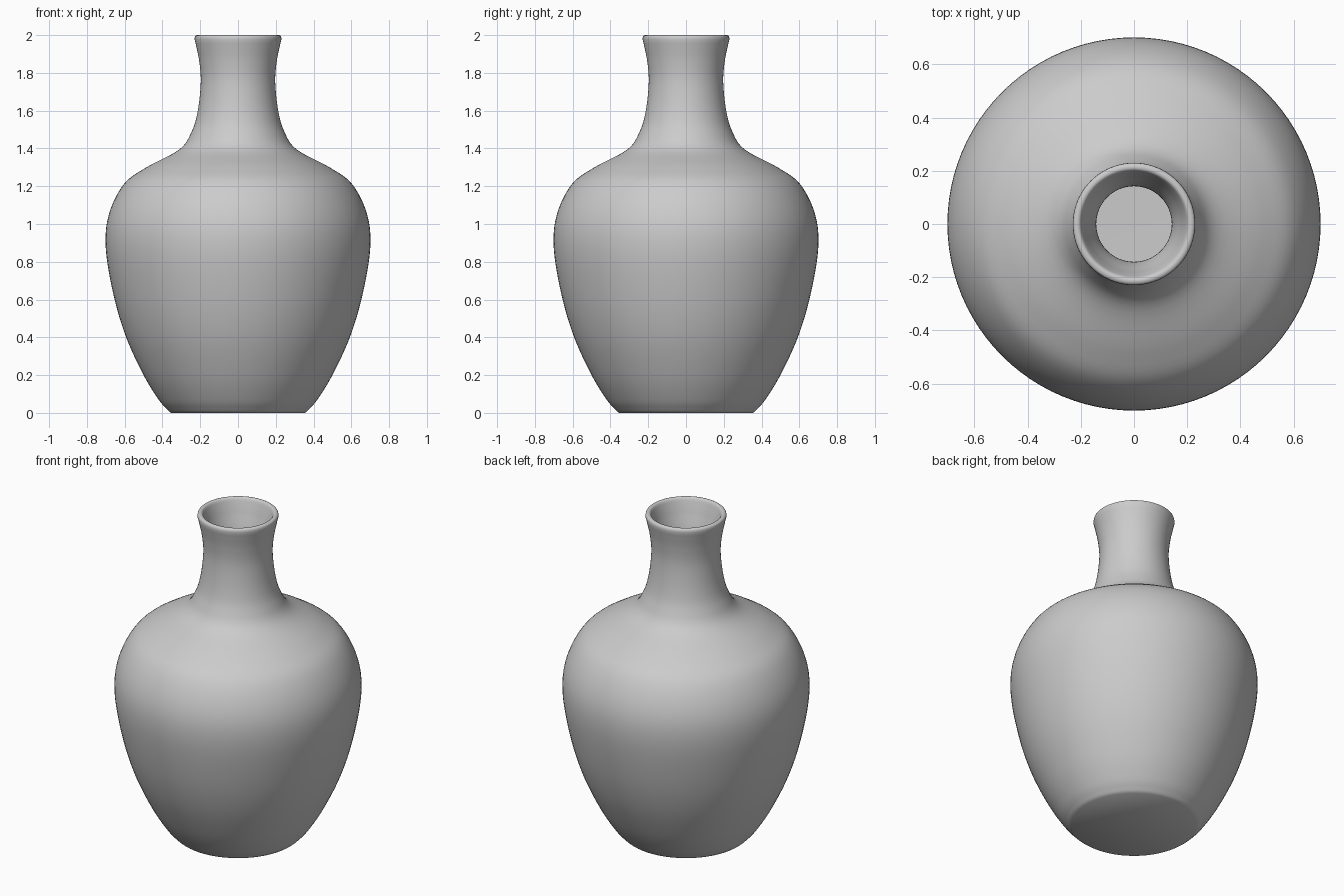
import bpy, bmesh, math
from mathutils import Vector

if "Cube" in bpy.data.objects:
    bpy.data.objects.remove(bpy.data.objects["Cube"])

SEGMENTS = 96


def smooth_curve(points, steps=6):
    """Catmull-Rom curve through (radius, height) points."""
    p = [Vector(q) for q in points]
    p = [2 * p[0] - p[1]] + p + [2 * p[-1] - p[-2]]
    out = []
    for a, b, c, d in zip(p, p[1:], p[2:], p[3:]):
        for i in range(steps):
            t = i / steps
            out.append(0.5 * (2 * b + (c - a) * t + (2 * a - 5 * b + 4 * c - d) * t ** 2
                              + (3 * b - a - 3 * c + d) * t ** 3))
    return out + [p[-2]]


def lathe(name, profile):
    """Revolve a (radius, height) profile around z."""
    bm = bmesh.new()
    verts = [bm.verts.new((r, 0, z)) for r, z in profile]
    edges = [bm.edges.new(pair) for pair in zip(verts, verts[1:])]
    bmesh.ops.spin(bm, geom=verts + edges, cent=(0, 0, 0), axis=(0, 0, 1),
                   angle=2 * math.pi, steps=SEGMENTS)
    bmesh.ops.remove_doubles(bm, verts=bm.verts, dist=1e-4)
    bmesh.ops.recalc_face_normals(bm, faces=bm.faces)
    mesh = bpy.data.meshes.new(name)
    bm.to_mesh(mesh)
    bm.free()
    obj = bpy.data.objects.new(name, mesh)
    bpy.context.collection.objects.link(obj)
    bpy.context.view_layer.objects.active = obj
    obj.select_set(True)
    bpy.ops.object.shade_smooth_by_angle(angle=math.radians(40))
    return obj


# outer wall, from the foot up to the lip
outer = smooth_curve([(0.37, 0.012), (0.42, 0.07), (0.50, 0.20), (0.592, 0.40), (0.658, 0.62),
                      (0.70, 0.87), (0.684, 1.05), (0.605, 1.21), (0.485, 1.30), (0.31, 1.395),
                      (0.245, 1.49), (0.213, 1.60), (0.197, 1.75), (0.205, 1.86), (0.224, 1.955)])
# rounded lip
lip = smooth_curve([(0.23, 1.978), (0.227, 1.994), (0.215, 2.0), (0.203, 1.996), (0.195, 1.98)], 3)
# hollow inside, from the lip down to the floor
inner = smooth_curve([(0.18, 1.92), (0.15, 1.82), (0.142, 1.74), (0.155, 1.61), (0.20, 1.46),
                      (0.26, 1.37), (0.44, 1.25), (0.56, 1.16), (0.632, 1.03), (0.645, 0.87),
                      (0.605, 0.63), (0.54, 0.42), (0.45, 0.23), (0.33, 0.08)], 4)

foot = [(0, 0), (0.355, 0)]
floor = [(0, 0.07)]
lathe("vase", foot + outer + lip + inner + floor)
